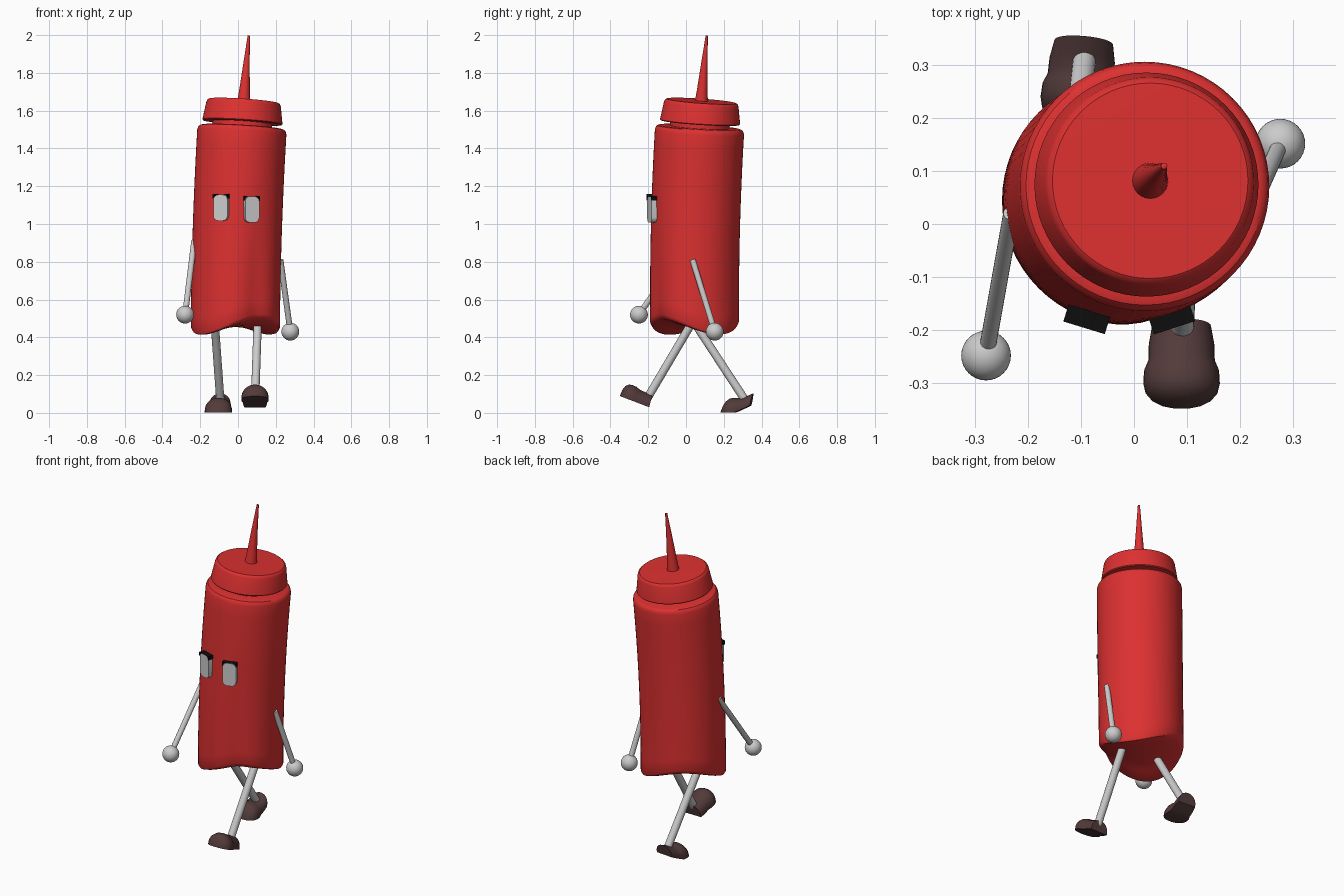
import bpy, bmesh, math
from mathutils import Vector, Matrix
from math import sin, cos, pi, radians

if "Cube" in bpy.data.objects:
    bpy.data.objects.remove(bpy.data.objects["Cube"])


def material(name, col):
    m = bpy.data.materials.new(name)
    m.diffuse_color = (*col, 1)
    m.use_nodes = True
    m.node_tree.nodes["Principled BSDF"].inputs["Base Color"].default_value = m.diffuse_color
    return m


RED = material("red_plastic", (0.72, 0.03, 0.03))
BROWN = material("brown_leather", (0.085, 0.042, 0.042))
BLACK = material("black", (0.004, 0.004, 0.004))


def finish(name, bm, mat=None, angle=35):
    bmesh.ops.remove_doubles(bm, verts=bm.verts, dist=1e-5)
    bmesh.ops.recalc_face_normals(bm, faces=bm.faces)
    me = bpy.data.meshes.new(name)
    bm.to_mesh(me)
    bm.free()
    ob = bpy.data.objects.new(name, me)
    bpy.context.collection.objects.link(ob)
    if mat:
        me.materials.append(mat)
    bpy.ops.object.select_all(action='DESELECT')
    ob.select_set(True)
    bpy.context.view_layer.objects.active = ob
    bpy.ops.object.shade_smooth_by_angle(angle=radians(angle))
    return ob


def loft(bm, rings, closed=True):
    vs = [[bm.verts.new(p) for p in ring] for ring in rings]
    n = len(vs[0])
    for a, b in zip(vs, vs[1:]):
        for i in range(n if closed else n - 1):
            j = (i + 1) % n
            bm.faces.new((a[i], a[j], b[j], b[i]))
    return vs


# Leaning, slightly bent spine shared by bottle, cap and nozzle
def bend(x, y, z):
    d = z - 1.5
    sx, sy = 0.06 + 0.051 * d, 0.06 + 0.066 * d
    return Vector((x + 0.021 + 0.06 * d + 0.0255 * d * d,
                   y + 0.072 + 0.06 * d + 0.033 * d * d,
                   z - sx * x - sy * y))


def lathe(name, profile, mat, n=64, wavy=False):
    rings = []
    for r, z in profile:
        ring = []
        for i in range(n):
            t = 2 * pi * i / n - pi
            rr, zz = r, z
            if wavy:  # saddle-shaped hem and a soft fold above the front leg
                fall = min(1, max(0, 1 - (z - 0.46) / 0.75))
                zz += 0.05 * (r / 0.236) ** 2 * fall * cos(2 * (t + radians(54)))
                rr *= 1 - 0.09 * fall * math.exp(-((t + radians(62)) / 0.3) ** 2)
            ring.append(bend(rr * cos(t), rr * sin(t), zz))
        rings.append(ring)
    bm = bmesh.new()
    loft(bm, rings)
    return finish(name, bm, mat)


# Bottle
side = [(0.236, 0.475 + k * (1.485 - 0.475) / 14) for k in range(15)]
lathe("bottle_body", [(0, 0.455), (0.08, 0.455), (0.15, 0.455), (0.215, 0.456), (0.229, 0.462)]
      + side + [(0.233, 1.499), (0.226, 1.509), (0.215, 1.513), (0, 1.513)], RED, wavy=True)
lathe("bottle_neck", [(0, 1.5), (0.158, 1.5), (0.158, 1.56), (0, 1.56)], RED)
lathe("bottle_cap", [(0, 1.537), (0.208, 1.537), (0.212, 1.542), (0.197, 1.635),
                     (0.193, 1.645), (0.185, 1.651), (0, 1.653)], RED)
lathe("nozzle", [(0, 1.64), (0.035, 1.64), (0.027, 1.72), (0.016, 1.86),
                 (0.006, 1.996), (0, 1.999)], RED, 24)


# Limbs
def rod(name, a, b, r):
    a, b = Vector(a), Vector(b)
    bm = bmesh.new()
    bmesh.ops.create_cone(bm, cap_ends=True, segments=20, radius1=r, radius2=r, depth=(b - a).length)
    rot = (b - a).to_track_quat('Z', 'Y').to_matrix().to_4x4()
    bm.transform(Matrix.Translation((a + b) / 2) @ rot)
    finish(name, bm)


def ball(name, c, r):
    bm = bmesh.new()
    bmesh.ops.create_uvsphere(bm, u_segments=32, v_segments=20, radius=r)
    bm.transform(Matrix.Translation(c))
    finish(name, bm, angle=60)


for s, shoulder, hand in (("left", (-0.232, 0.02, 0.91), (-0.28, -0.249, 0.52)),
                          ("right", (0.225, 0.035, 0.81), (0.277, 0.152, 0.43))):
    rod(s + "_arm", shoulder, hand, 0.0155)
    ball(s + "_hand", hand, 0.047)
rod("left_leg", (-0.125, 0.03, 0.50), (-0.093, 0.318, 0.06), 0.022)
rod("right_leg", (0.105, 0.045, 0.50), (0.09, -0.215, 0.06), 0.022)


# Shoes: half-round sections from heel to toe, bending at the ball
def shoe(name, x, y, z, heel_pitch, toe_pitch, lean, yaw=0):
    stations = [(-0.085, 0.056, 0.064), (-0.05, 0.062, 0.066), (-0.015, 0.063, 0.067),
                (0.005, 0.071, 0.075), (0.03, 0.0725, 0.077), (0.05, 0.068, 0.072),
                (0.066, 0.055, 0.058), (0.076, 0.036, 0.036), (0.081, 0.012, 0.012)]
    rings = []
    for s, w, h in stations:
        p = radians(toe_pitch if s > 0 else heel_pitch)
        ring = []
        for k in range(17):
            a = pi * k / 16
            up = h * sin(a) ** 0.8
            ring.append((w * cos(a), -s * cos(p) + lean * up, s * sin(p) + up))
        rings.append(ring)
    bm = bmesh.new()
    vs = loft(bm, rings)
    bm.faces.new(vs[0])
    bm.faces.new(vs[-1])
    bm.transform(Matrix.Translation((x, y, z)) @ Matrix.Rotation(radians(yaw), 4, 'Z'))
    finish(name, bm, BROWN, 45)


shoe("left_shoe", -0.102, 0.265, 0.003, -25, 0, 0.22, -5)
shoe("right_shoe", 0.09, -0.274, 0.06, 21, 21, 0.25)


# Eyes: rounded tile with a dark upper lid
def tile(name, x, y, z, yaw, w, h, r, depth, top, bottom, mat=None):
    pts = []
    for cx, cz, a0, on in ((w - r, h - r, 0, top), (r - w, h - r, 90, top),
                           (r - w, r - h, 180, bottom), (w - r, r - h, 270, bottom)):
        if on:
            pts += [(cx + r * cos(radians(a0 + k * 15)), cz + r * sin(radians(a0 + k * 15)))
                    for k in range(7)]
        else:
            pts.append((math.copysign(w, cx), math.copysign(h, cz)))
    bm = bmesh.new()
    vs = loft(bm, [[(px, d, pz) for px, pz in pts] for d in (-depth, 0.022)])
    for ring in vs:
        bm.faces.new(ring)
    bm.transform(Matrix.Translation((x, y, z)) @ Matrix.Rotation(radians(yaw), 4, 'Z'))
    finish(name, bm, mat)


for s, x, z, yaw in (("left", -0.091, 1.086, -17), ("right", 0.073, 1.077, 18)):
    tile(s + "_eye", x, -0.185, z, yaw, 0.039, 0.069, 0.027, 0.009, True, True)
    tile(s + "_eyelid", x, -0.185, z + 0.048, yaw, 0.041, 0.024, 0.024, 0.012, True, False, BLACK)
